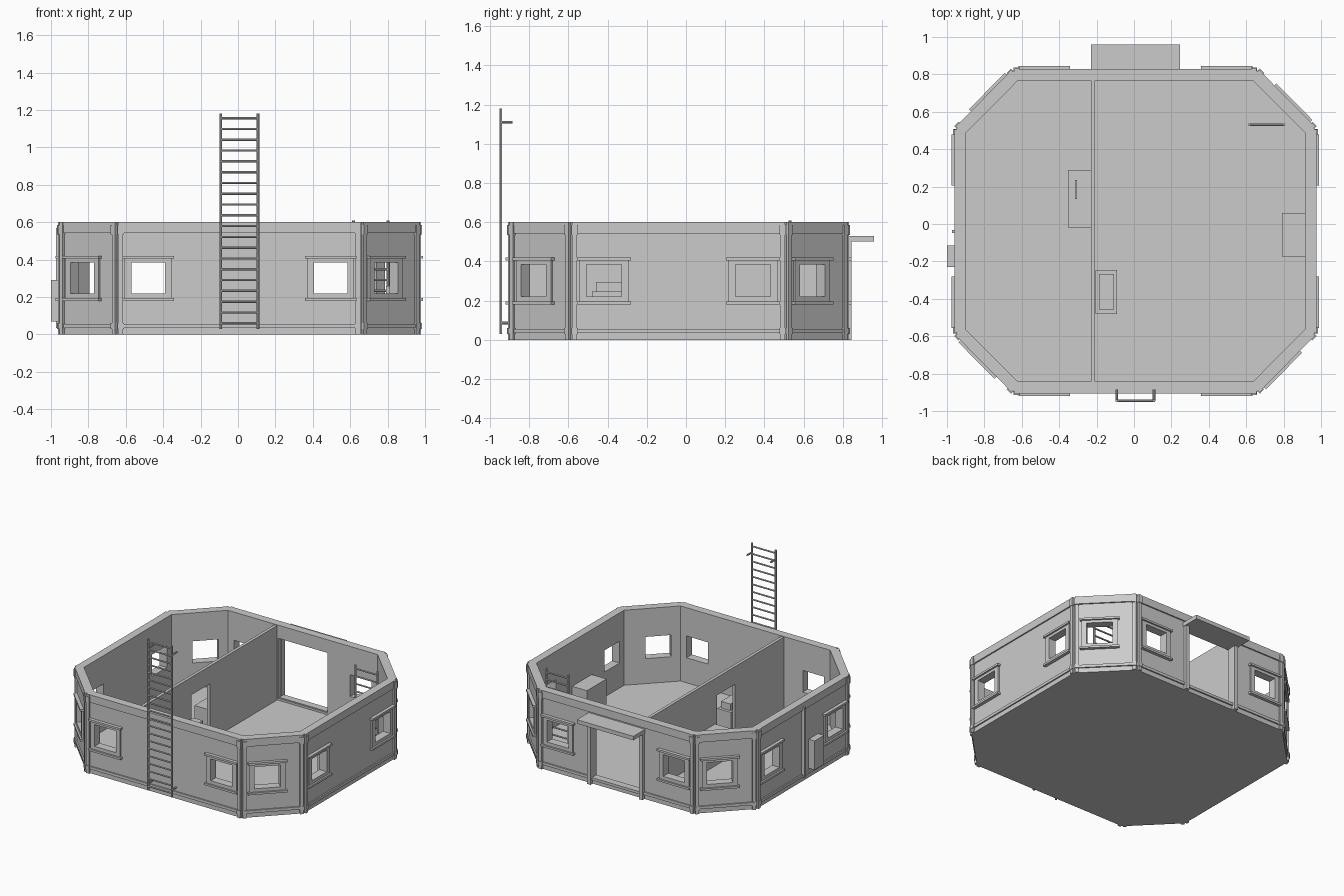
import bpy, bmesh
from math import atan2
from mathutils import Matrix, Vector

cube = bpy.data.objects.get("Cube")
if cube:
    bpy.data.objects.remove(cube)

grey = bpy.data.materials.new("plain_grey")
grey.use_nodes = True
grey.diffuse_color = (0.6, 0.6, 0.6, 1)
grey.node_tree.nodes["Principled BSDF"].inputs["Base Color"].default_value = (0.6, 0.6, 0.6, 1)


def add_box(bm, x, y, z, frame=Matrix()):
    """Box from (min, max) pairs, placed in a local frame."""
    centre = Vector([(a + b) / 2 for a, b in (x, y, z)])
    size = [b - a for a, b in (x, y, z)]
    m = frame @ Matrix.Translation(centre) @ Matrix.Diagonal((*size, 1))
    bmesh.ops.create_cube(bm, size=1, matrix=m)


def add_prism(bm, outline, z0, z1):
    face = bm.faces.new([bm.verts.new((x, y, z0)) for x, y in outline])
    top = bmesh.ops.extrude_face_region(bm, geom=[face])
    verts = [v for v in top["geom"] if isinstance(v, bmesh.types.BMVert)]
    bmesh.ops.translate(bm, verts=verts, vec=(0, 0, z1 - z0))
    bmesh.ops.recalc_face_normals(bm, faces=bm.faces)


def finish(bm, name):
    mesh = bpy.data.meshes.new(name)
    bm.to_mesh(mesh)
    bm.free()
    mesh.materials.append(grey)
    obj = bpy.data.objects.new(name, mesh)
    bpy.context.collection.objects.link(obj)
    return obj


def boxes(name, *parts, frame=Matrix()):
    bm = bmesh.new()
    for part in parts:
        add_box(bm, *part, frame)
    return finish(bm, name)


def octagon(half_x, half_y, flat_x, flat_y, cx=0.0075, cy=-0.038):
    q = [(half_x, -flat_y), (half_x, flat_y), (flat_x, half_y), (-flat_x, half_y),
         (-half_x, flat_y), (-half_x, -flat_y), (-flat_x, -half_y), (flat_x, -half_y)]
    return [(cx + x, cy + y) for x, y in q]


HEIGHT, FLOOR = 0.6, 0.03
outer = octagon(0.957, 0.857, 0.652, 0.548)
inner = octagon(0.907, 0.805, 0.628, 0.525)

# One local frame per wall: x along the wall, y outward, z up
walls = []
for i in range(8):
    a, b = Vector(outer[i]), Vector(outer[(i + 1) % 8])
    d = b - a
    frame = Matrix.Translation((*((a + b) / 2), 0)) @ Matrix.Rotation(atan2(d.y, d.x), 4, "Z") @ Matrix.Scale(-1, 4, (0, 1, 0))
    walls.append((frame, d.length))

# Window centres along each wall
windows = []
for i, (frame, length) in enumerate(walls):
    if i % 2:
        spots = [-0.04]
    else:
        s = 0.38 if i in (0, 4) else 0.488
        spots = [-s, s]
    windows += [frame @ Matrix.Translation((s, 0, 0)) for s in spots]

# Walls and floor, hollowed and pierced
bm = bmesh.new()
add_prism(bm, outer, 0, HEIGHT)
shell = finish(bm, "walls_and_floor")
bm = bmesh.new()
add_prism(bm, inner, FLOOR, 0.8)
room_cutter = finish(bm, "room_cutter")
bm = bmesh.new()
for frame in windows:
    add_box(bm, (-0.09, 0.09), (-0.1, 0.1), (0.22, 0.385), frame)
add_box(bm, (-0.2, 0.215), (0.7, 0.9), (0.045, 0.5))
bmesh.ops.recalc_face_normals(bm, faces=bm.faces)
opening_cutter = finish(bm, "opening_cutter")
for cutter in (room_cutter, opening_cutter):
    mod = shell.modifiers.new("cut", "BOOLEAN")
    mod.operation, mod.solver, mod.object = "DIFFERENCE", "EXACT", cutter
cut_mesh = bpy.data.meshes.new_from_object(
    shell.evaluated_get(bpy.context.evaluated_depsgraph_get()))
shell.modifiers.clear()
shell.data = cut_mesh
for cutter in (room_cutter, opening_cutter):
    bpy.data.objects.remove(cutter)

# Window casings with sill and drip board
bm = bmesh.new()
for frame in windows:
    for sx in (-1, 1):
        add_box(bm, sorted((sx * 0.09, sx * 0.125)), (-0.005, 0.012), (0.195, 0.405), frame)
    for z in ((0.195, 0.22), (0.385, 0.405)):
        add_box(bm, (-0.09, 0.09), (-0.005, 0.012), z, frame)
    for z in ((0.18, 0.195), (0.405, 0.42)):
        add_box(bm, (-0.137, 0.137), (-0.005, 0.025), z, frame)
bmesh.ops.recalc_face_normals(bm, faces=bm.faces)
finish(bm, "window_casings")

# Corner posts with caps, and the rails between them
posts, rails = bmesh.new(), bmesh.new()
for i, (frame, length) in enumerate(walls):
    end = length / 2
    for sx in (-1, 1):
        add_box(posts, sorted((sx * (end - 0.03), sx * (end - 0.005))), (-0.005, 0.013), (0, HEIGHT), frame)
        for z in ((0.03, 0.06), (0.535, 0.585)):
            add_box(posts, sorted((sx * (end - 0.034), sx * (end - 0.001))), (-0.005, 0.018), z, frame)
    add_box(rails, (0.03 - end, end - 0.03), (-0.005, 0.01), (0.542, HEIGHT), frame)
    spans = [(0.03 - end, end - 0.03)]
    if i == 2:      # the doorway interrupts the bottom rail
        spans = [(0.03 - end, -0.23), (0.23, end - 0.03)]
    for span in spans:
        add_box(rails, span, (-0.005, 0.01), (0.035, 0.056), frame)
for part, name in ((posts, "corner_posts"), (rails, "wall_rails")):
    bmesh.ops.recalc_face_normals(part, faces=part.faces)
    finish(part, name)

# Doorway
boxes("door_frame",
      ((-0.225, -0.195), (0.8, 0.845), (0, 0.5)),
      ((0.21, 0.24), (0.8, 0.845), (0, 0.5)),
      ((-0.195, 0.21), (0.775, 0.83), (0.03, 0.05)))
boxes("door_canopy", ((-0.23, 0.245), (0.815, 0.96), (0.5, 0.53)))

# Partition with a doorway
px = (-0.231, -0.208)
boxes("partition",
      (px, (-0.845, -0.26), (FLOOR, HEIGHT - 0.005)),
      (px, (-0.04, 0.767), (FLOOR, HEIGHT - 0.005)),
      (px, (-0.26, -0.04), (0.46, HEIGHT - 0.005)))

# Furniture
boxes("lidded_box",
      ((-0.205, -0.09), (-0.48, -0.245), (FLOOR, 0.245)),
      ((-0.188, -0.107), (-0.458, -0.267), (0.245, 0.295)))
boxes("side_table", ((-0.352, -0.231), (-0.02, 0.29), (FLOOR, 0.25)))
boxes("table_handle", ((-0.316, -0.306), (0.135, 0.235), (0.25, 0.26)))
boxes("wall_desk", ((0.79, 0.915), (-0.175, 0.06), (FLOOR, 0.26)))

# Outside utility box and conduit
boxes("utility_box", ((-1.0, -0.945), (-0.23, -0.115), (0.07, 0.29)))
boxes("conduit", ((-0.972, -0.945), (-0.047, -0.032), (0.035, 0.57)))


def ladder(name, x0, x1, y, z0, z1, rungs, first, step):
    """Two round rails joined by evenly spaced round rungs."""
    bm = bmesh.new()

    def rod(a, b, r):
        a, b = Vector(a), Vector(b)
        m = Matrix.Translation((a + b) / 2) @ (b - a).to_track_quat("Z", "Y").to_matrix().to_4x4()
        bmesh.ops.create_cone(bm, cap_ends=True, segments=8, radius1=r, radius2=r,
                              depth=(b - a).length, matrix=m)
    for x in (x0, x1):
        rod((x, y, z0), (x, y, z1), 0.0075)
        if name == "outside_ladder":
            rod((x, y, 1.11), (x, y + 0.06, 1.11), 0.007)
            rod((x, y, 0.085), (x, y + 0.05, 0.085), 0.007)
    for k in range(rungs):
        rod((x0, y, first + k * step), (x1, y, first + k * step), 0.006)
    return finish(bm, name)


ladder("outside_ladder", -0.092, 0.107, -0.945, 0.03, 1.18, 20, 0.06, 0.0577)
ladder("inside_ladder", 0.617, 0.802, 0.53, FLOOR, 0.608, 10, 0.06, 0.0577)
